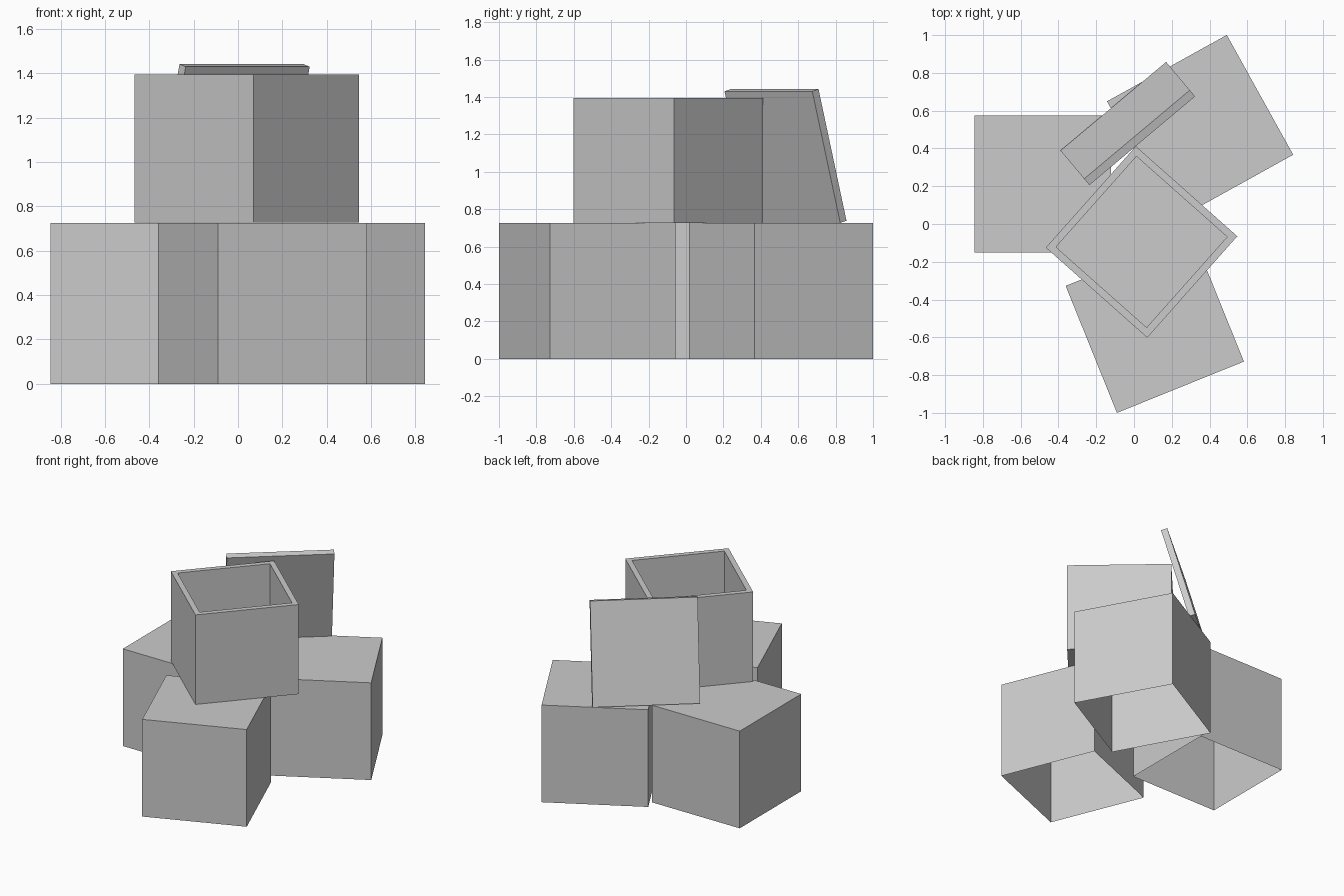
import bpy, bmesh
from math import radians
from mathutils import Matrix

if "Cube" in bpy.data.objects:
    bpy.data.objects.remove(bpy.data.objects["Cube"], do_unlink=True)

# One plain grey for everything
grey = bpy.data.materials.new("plain_grey")
grey.use_nodes = True
colour = (0.6, 0.6, 0.6, 1)
grey.diffuse_color = colour
grey.node_tree.nodes["Principled BSDF"].inputs["Base Color"].default_value = colour


def block(name, size, centre, turn, lean=0, shape=None):
    """Box of a given size, optionally reshaped, then leaned and turned."""
    bm = bmesh.new()
    bmesh.ops.create_cube(bm, size=1, matrix=Matrix.Diagonal((*size, 1)))
    if shape:
        shape(bm)
    mesh = bpy.data.meshes.new(name)
    bm.to_mesh(mesh)
    bm.free()
    mesh.materials.append(grey)
    ob = bpy.data.objects.new(name, mesh)
    ob.location = centre
    ob.rotation_euler = (radians(lean), 0, radians(turn))
    bpy.context.collection.objects.link(ob)
    return ob


def open_bottom(bm):
    under = [f for f in bm.faces if f.normal.z < -0.5]
    bmesh.ops.delete(bm, geom=under, context='FACES_ONLY')


def hollow_top(bm):
    top = [f for f in bm.faces if f.normal.z > 0.5]
    # Rim first, then the cavity pushed down from it
    bmesh.ops.inset_region(bm, faces=top, thickness=WALL)
    pushed = bmesh.ops.extrude_discrete_faces(bm, faces=top)["faces"]
    bmesh.ops.translate(bm, verts=pushed[0].verts, vec=(0, 0, WALL - UPPER))


SIDE = 0.725    # lower crate edge
UPPER = 0.668   # upper crate height
WALL = 0.054

# Three lower crates, open underneath
for name, x, y, turn in (("left_rear_crate", -0.483, 0.212, 0),
                         ("back_crate", 0.35, 0.508, 29),
                         ("front_crate", 0.11, -0.528, 22)):
    block(name, (SIDE, SIDE, SIDE), (x, y, SIDE / 2), turn, shape=open_bottom)

# Open crate on top
block("upper_open_crate", (0.718, 0.718, UPPER),
      (0.04, -0.095, SIDE + 0.002 + UPPER / 2), -41.6, shape=hollow_top)

# Lid leaning against the upper crate
block("leaning_lid", (0.73, 0.045, 0.73), (-0.033, 0.532, 1.084), 40, lean=15.5)
